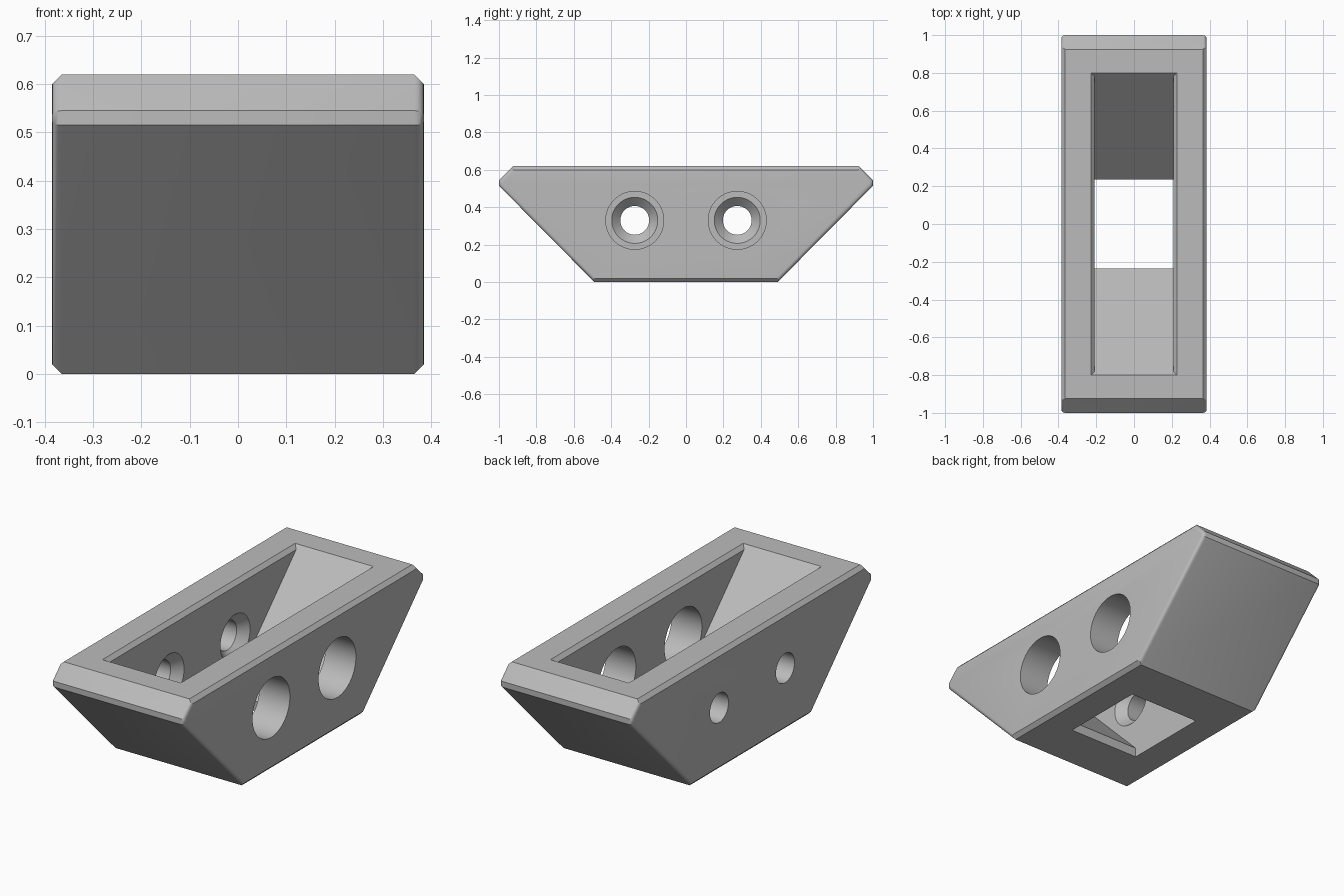
import bpy, bmesh
from math import sin, cos, pi
from mathutils import Vector

cube = bpy.data.objects.get("Cube")
if cube:
    bpy.data.objects.remove(cube)

HALF_W, EDGE = 0.385, 0.02     # half width and edge size of the block
HEIGHT = 0.62
POCKET_W = 0.208               # half width of the pocket
HOLE_Y, HOLE_Z = 0.274, 0.33

grey = bpy.data.materials.new("plain grey")
grey.use_nodes = True
colour = (0.5, 0.5, 0.5, 1)
grey.diffuse_color = colour
grey.node_tree.nodes["Principled BSDF"].inputs["Base Color"].default_value = colour


def loft(name, rings):
    """Join rings of equal point count with quads and cap both ends."""
    bm = bmesh.new()
    loops = [[bm.verts.new(p) for p in ring] for ring in rings]
    n = len(loops[0])
    for a, b in zip(loops, loops[1:]):
        for i in range(n):
            j = (i + 1) % n
            bm.faces.new((a[i], a[j], b[j], b[i]))
    bm.faces.new(loops[0])
    bm.faces.new(loops[-1])
    bmesh.ops.recalc_face_normals(bm, faces=bm.faces)
    mesh = bpy.data.meshes.new(name)
    bm.to_mesh(mesh)
    bm.free()
    mesh.materials.append(grey)
    obj = bpy.data.objects.new(name, mesh)
    bpy.context.collection.objects.link(obj)
    return obj


def inset(points, amounts):
    """Move each edge of a counter-clockwise outline inwards by its amount."""
    lines = []
    for i, p in enumerate(points):
        d = (points[(i + 1) % len(points)] - p).normalized()
        lines.append((p + Vector((-d.y, d.x)) * amounts[i], d))
    out = []
    for i, (p, d) in enumerate(lines):
        q, e = lines[i - 1]
        w = p - q
        out.append(q + e * ((w.x * d.y - w.y * d.x) / (e.x * d.y - e.y * d.x)))
    return out


def axle(name, y, stations):
    """Round cutter along x, given (x, radius) stations."""
    turn = [2 * pi * k / 64 for k in range(64)]
    return loft(name, [[(x, y + r * cos(a), HOLE_Z + r * sin(a)) for a in turn]
                       for x, r in stations])


# Block outline: flat top and bottom, sloping ends with a clipped upper corner
half = [(0.49, 0), (1, 0.515), (1, 0.545), (0.925, HEIGHT)]
outline = [Vector(p) for p in half] + [Vector((-y, z)) for y, z in reversed(half)]
flat = [abs(p.y - outline[(i + 1) % len(outline)].y) < 0.001
        for i, p in enumerate(outline)]

# Side edges: chamfered along top and bottom, rounded round the ends
steps = []
for k in range(5):
    a = k / 4 * pi / 2
    rounded = EDGE * (1 - sin(a))
    depth = EDGE * (1 - cos(a))
    steps.append((HALF_W - depth, [EDGE - depth if f else rounded for f in flat]))
sections = [(x, inset(outline, amounts)) for x, amounts in steps]
rings = [[(x, p.x, p.y) for p in pts] for x, pts in sections]
rings += [[(-x, p.x, p.y) for p in pts] for x, pts in reversed(sections)]
block = loft("hollow_block", rings)

# Tapered pocket with a straight lip below and chamfered long edges above
levels = [(-0.1, POCKET_W, 0.235), (0.05, POCKET_W, 0.235),
          (HEIGHT - EDGE, POCKET_W, 0.78), (HEIGHT, POCKET_W + EDGE, 0.8),
          (HEIGHT + 0.05, POCKET_W + EDGE + 0.05, 0.85)]
cutters = [loft("pocket_cutter", [[(-w, -l, z), (w, -l, z), (w, l, z), (-w, l, z)]
                                  for z, w, l in levels])]

# Wide access holes on the left wall, countersunk screw holes on the right wall
for y in (-HOLE_Y, HOLE_Y):
    cutters.append(axle("access_cutter", y, [(0.1, 0.155), (0.5, 0.155)]))
    cutters.append(axle("screw_cutter", y, [(-0.5, 0.077), (-POCKET_W - 0.046, 0.077),
                                            (-POCKET_W, 0.123), (-0.1, 0.123)]))

bpy.ops.object.select_all(action='DESELECT')
bpy.context.view_layer.objects.active = block
block.select_set(True)
for cutter in cutters:
    cutter.hide_render = True
    mod = block.modifiers.new("cut", 'BOOLEAN')
    mod.operation = 'DIFFERENCE'
    mod.solver = 'EXACT'
    mod.object = cutter
    bpy.ops.object.modifier_apply(modifier=mod.name)
    bpy.data.objects.remove(cutter)

bpy.ops.object.shade_smooth_by_angle()
